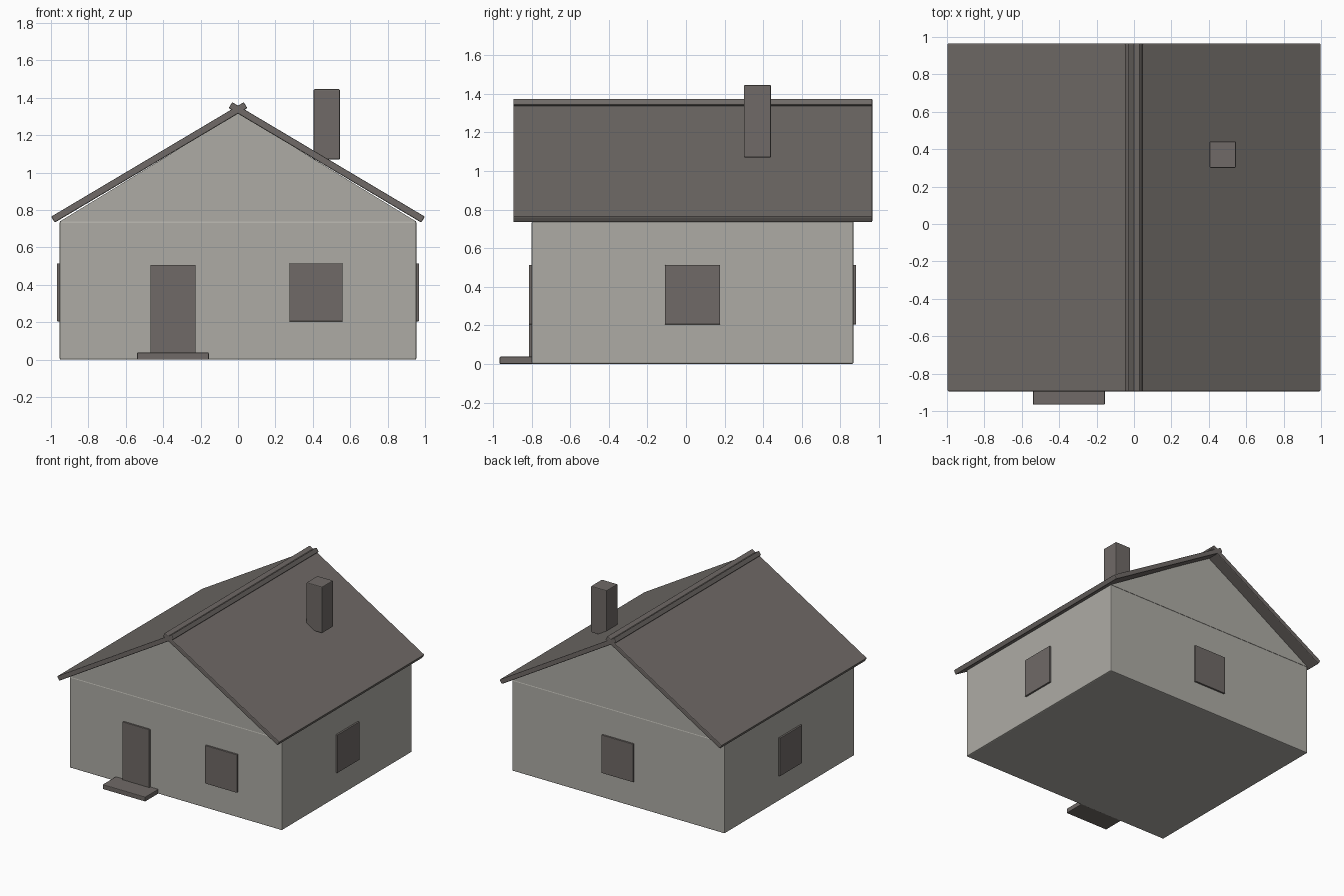
import bpy, bmesh, math

if "Cube" in bpy.data.objects:
    bpy.data.objects.remove(bpy.data.objects["Cube"])


def material(name, rgb):
    m = bpy.data.materials.new(name)
    m.diffuse_color = (*rgb, 1.0)
    m.use_nodes = True
    m.node_tree.nodes["Principled BSDF"].inputs["Base Color"].default_value = m.diffuse_color
    return m


wall = material("pale_grey_wall", (0.42, 0.41, 0.375))
dark = material("dark_brown_grey", (0.16, 0.144, 0.135))

FRONT, BACK = -0.80, 0.868      # wall planes in y
MID_Y = (FRONT + BACK) / 2
SIDE = 0.954                    # wall planes in x
EAVE = 0.74                     # wall height


def prism(name, profile, y0, y1, mat, bevel=0.006):
    """Extrude an (x, z) profile along y, then soften its edges."""
    bm = bmesh.new()
    face = bm.faces.new([bm.verts.new((x, y0, z)) for x, z in profile])
    ext = bmesh.ops.extrude_face_region(bm, geom=[face])
    moved = [g for g in ext["geom"] if isinstance(g, bmesh.types.BMVert)]
    bmesh.ops.translate(bm, vec=(0, y1 - y0, 0), verts=moved)
    bmesh.ops.recalc_face_normals(bm, faces=bm.faces[:])
    if bevel:
        bmesh.ops.bevel(bm, geom=bm.edges[:], offset=bevel, segments=2,
                        profile=0.5, affect='EDGES', clamp_overlap=True)
    me = bpy.data.meshes.new(name)
    bm.to_mesh(me)
    bm.free()
    me.materials.append(mat)
    ob = bpy.data.objects.new(name, me)
    bpy.context.collection.objects.link(ob)
    return ob


def box(name, xs, ys, zs, mat, bevel=0.006):
    (x0, x1), (z0, z1) = xs, zs
    return prism(name, [(x0, z0), (x1, z0), (x1, z1), (x0, z1)], *ys, mat, bevel)


# Walls and the gable block above them
box("walls", (-SIDE, SIDE), (FRONT, BACK), (0, EAVE), wall, 0.008)
prism("gable", [(-SIDE, EAVE - 0.002), (SIDE, EAVE - 0.002), (0, 1.32)],
      FRONT, BACK, wall, 0)

# Two roof slabs that cross over each other at the ridge
pitch = math.atan2(1.345 - 0.733, 0.98 + 0.05)
tx, tz = 0.037 * math.sin(pitch), 0.037 * math.cos(pitch)
for side, s in (("right", 1), ("left", -1)):
    slab = [(0.98, 0.733), (0.98 + tx, 0.733 + tz),
            (-0.05 + tx, 1.345 + tz), (-0.05, 1.345)]
    prism("roof_" + side, [(s * x, z) for x, z in slab], -0.895, 0.966, dark)

# Chimney
box("chimney", (0.404, 0.545), (0.30, 0.441), (1.07, 1.446), dark)

# Door and doorstep
T = 0.014                       # how far door and windows stand out
box("door", (-0.468, -0.227), (FRONT - T, FRONT + T), (0.005, 0.507), dark, 0.003)
box("doorstep", (-0.54, -0.156), (-0.966, FRONT + 0.01), (0, 0.038), dark, 0.005)

# Windows, one on each wall
WZ, W = (0.205, 0.514), 0.1425
for name, x, y in (("window_front", 0.417, FRONT), ("window_back", 0, BACK)):
    box(name, (x - W, x + W), (y - T, y + T), WZ, dark, 0.003)
for name, x in (("window_right", SIDE), ("window_left", -SIDE)):
    box(name, (x - T, x + T), (MID_Y - W, MID_Y + W), WZ, dark, 0.003)
